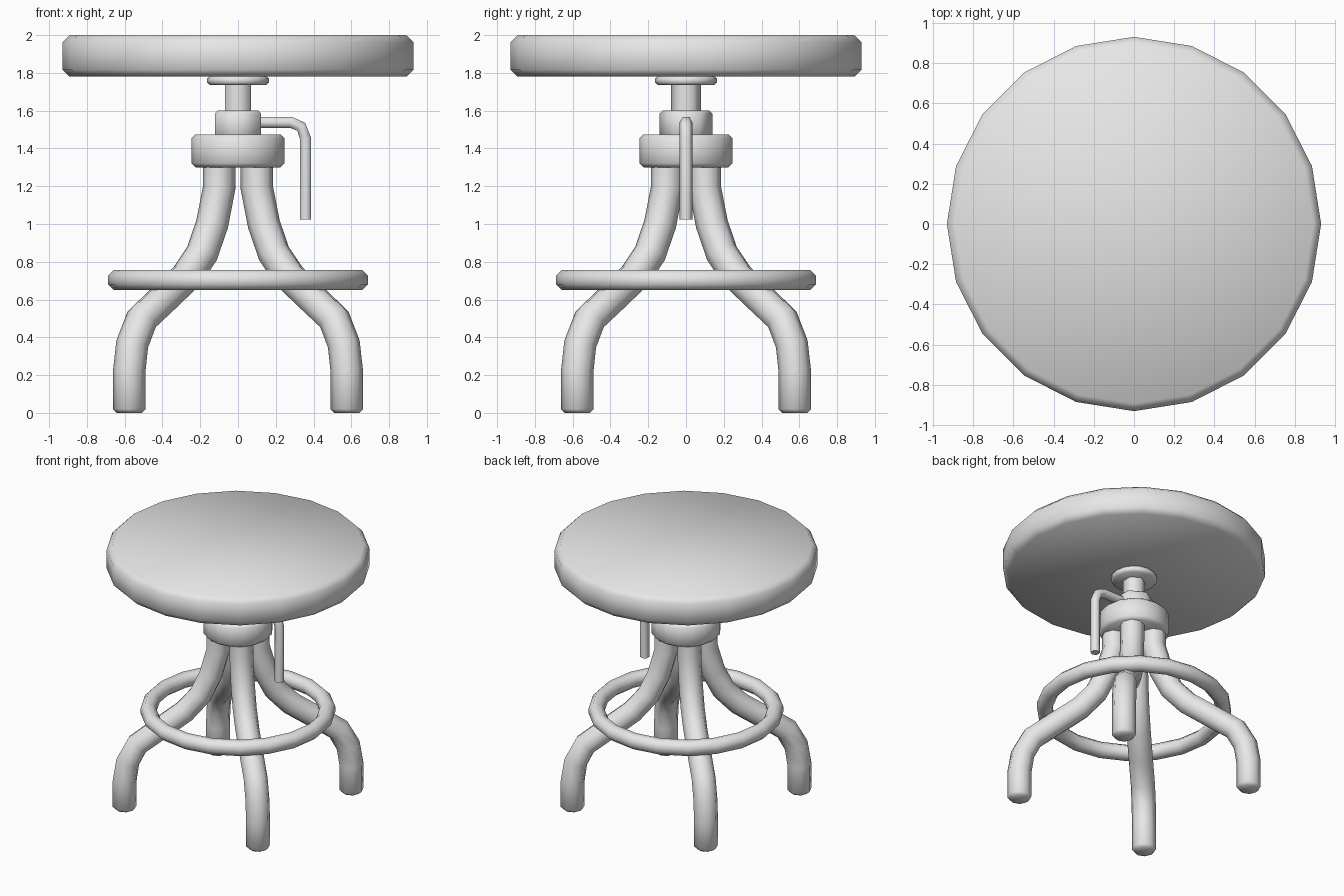
import bpy, bmesh, math
from mathutils import Vector

if "Cube" in bpy.data.objects:
    bpy.data.objects.remove(bpy.data.objects["Cube"])

grey = bpy.data.materials.new("light_grey")
grey.diffuse_color = (0.8, 0.8, 0.8, 1)
grey.use_nodes = True
grey.node_tree.nodes["Principled BSDF"].inputs["Base Color"].default_value = grey.diffuse_color


def skin(name, rings, caps=True, closed=False):
    """Join equal-length vertex rings into one smooth-shaded object."""
    bm = bmesh.new()
    rows = [[bm.verts.new(p) for p in ring] for ring in rings]
    n = len(rows[0])
    pairs = list(zip(rows, rows[1:])) + ([(rows[-1], rows[0])] if closed else [])
    for a, b in pairs:
        for i in range(n):
            j = (i + 1) % n
            bm.faces.new((a[i], a[j], b[j], b[i]))
    if caps:
        bm.faces.new(rows[0][::-1])
        bm.faces.new(rows[-1])
    bmesh.ops.recalc_face_normals(bm, faces=bm.faces)
    mesh = bpy.data.meshes.new(name)
    bm.to_mesh(mesh)
    bm.free()
    mesh.materials.append(grey)
    obj = bpy.data.objects.new(name, mesh)
    bpy.context.collection.objects.link(obj)
    bpy.ops.object.select_all(action='DESELECT')
    obj.select_set(True)
    bpy.context.view_layer.objects.active = obj
    bpy.ops.object.shade_smooth_by_angle(angle=math.radians(65))
    return obj


def circle(r, z, sides, phase=0.0):
    angles = [phase + math.tau * i / sides for i in range(sides)]
    return [Vector((r * math.cos(a), r * math.sin(a), z)) for a in angles]


def disc(name, r, z0, z1, bevel, sides, phase=0.0):
    """Upright cylinder with chamfered rims."""
    profile = [(r - bevel, z0), (r, z0 + bevel), (r, z1 - bevel), (r - bevel, z1)]
    return skin(name, [circle(pr, z, sides, phase) for pr, z in profile])


def tube(name, path, radius, sides, heading, phase=0.0, tip=0.02):
    """Sweep a polygon along a (distance, height) path in a vertical plane;
    the last end is chamfered by tip."""
    out = Vector((math.cos(heading), math.sin(heading), 0))
    up = Vector((0, 0, 1))
    side = out.cross(up)
    pts = [out * d + up * z for d, z in path]
    radii = [radius] * len(pts)
    if tip:
        end = pts[-1]
        pts.insert(-1, end + (pts[-2] - end).normalized() * tip)
        radii = [radius] * (len(pts) - 1) + [radius - tip]
    rings = []
    for i, p in enumerate(pts):
        before = (p - pts[i - 1]).normalized() if i else Vector()
        after = (pts[i + 1] - p).normalized() if i + 1 < len(pts) else Vector()
        normal = (before + after).normalized().cross(side)
        rings.append([p + radii[i] * (normal * math.cos(a) + side * math.sin(a))
                      for a in (phase + math.tau * k / sides for k in range(sides))])
    return skin(name, rings)


# Seat and the flange under it
disc("seat", 0.93, 1.78, 2.0, 0.038, 20)
disc("seat_flange", 0.163, 1.735, 1.785, 0.015, 16)

# Hexagonal post and nut, round hub
disc("post", 0.08, 1.55, 1.76, 0.0, 6, math.pi / 6)
disc("nut", 0.14, 1.45, 1.6, 0.015, 6, math.pi / 6)
disc("hub", 0.247, 1.3, 1.475, 0.022, 16)

# Four curved legs on the diagonals
leg_path = [(0.10, 1.36), (0.10, 1.19), (0.137, 1.0), (0.19, 0.845), (0.27, 0.725),
            (0.385, 0.615), (0.51, 0.495), (0.56, 0.365), (0.576, 0.22), (0.576, 0.0)]
leg_path = [(x * math.sqrt(2), z) for x, z in leg_path]
for i in range(4):
    tube(f"leg_{i + 1}", leg_path, 0.086, 8, math.radians(45 + 90 * i))

# Foot ring resting on the legs
ring_r, tube_r = 0.635, 0.058
sections = []
for i in range(20):
    a = math.tau * i / 20
    sections.append([Vector(((ring_r + q.x) * math.cos(a), (ring_r + q.x) * math.sin(a),
                             0.703 + q.y))
                     for q in circle(tube_r, 0, 8, math.pi / 8)])
skin("foot_ring", sections, caps=False, closed=True)

# Bent height lever
lever_path = [(0.10, 1.538), (0.28, 1.538), (0.335, 1.515), (0.358, 1.45), (0.358, 1.025)]
tube("lever", lever_path, 0.034, 6, 0.0, math.pi / 6, tip=0)
